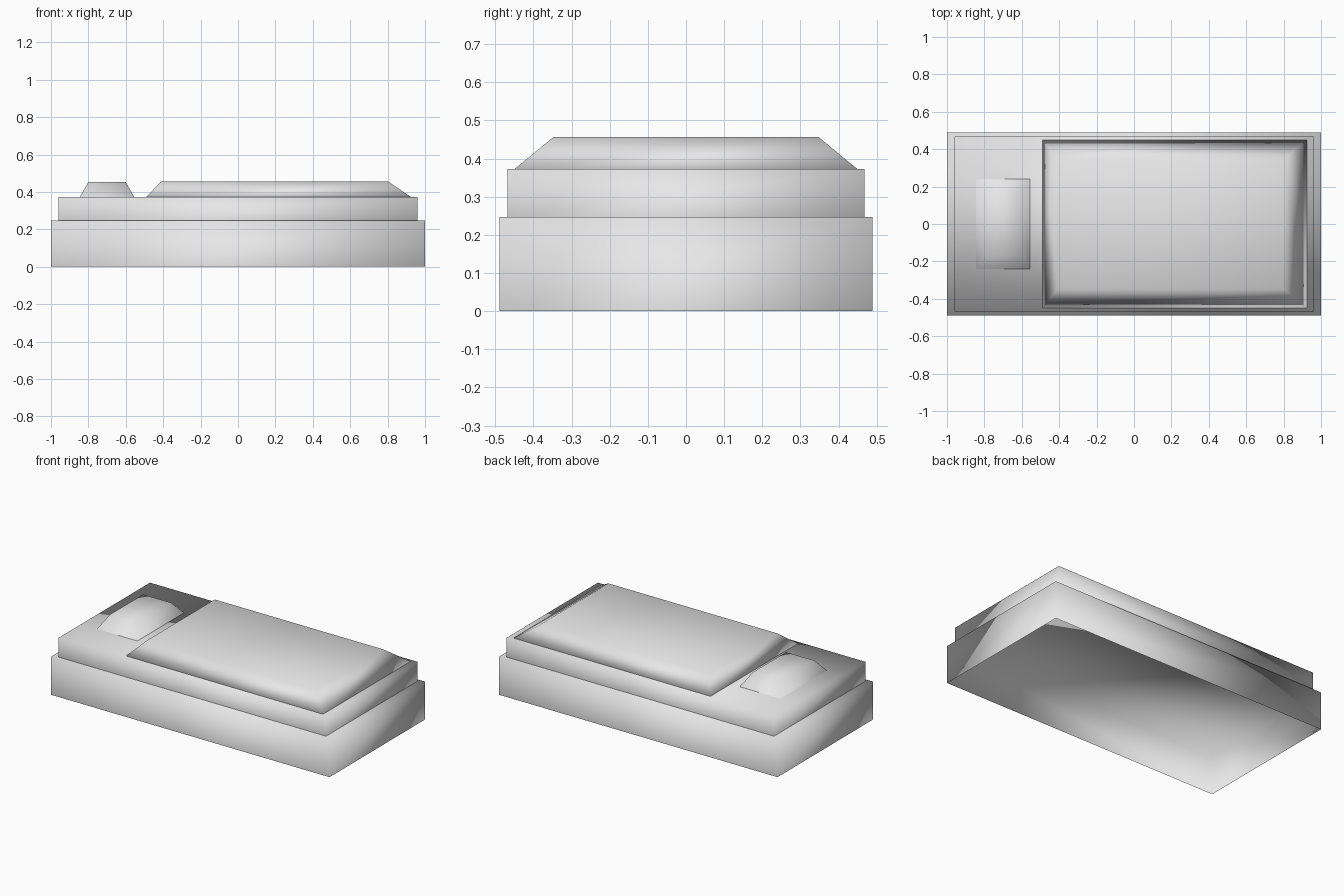
import bpy
import bmesh

cube = bpy.data.objects.get("Cube")
if cube:
    bpy.data.objects.remove(cube, do_unlink=True)

# Single pale grey for the whole bed
grey = bpy.data.materials.new("pale_grey")
grey.use_nodes = True
colour = (0.8, 0.8, 0.8, 1)
grey.diffuse_color = colour
grey.node_tree.nodes["Principled BSDF"].inputs["Base Color"].default_value = colour


def tapered_box(name, low, high, z0, z1, closed=False):
    """Smooth-shaded block; low and high are (x min, x max, half depth)."""
    bm = bmesh.new()
    rings = []
    for (xa, xb, d), z in ((low, z0), (high, z1)):
        corners = ((xa, -d), (xb, -d), (xb, d), (xa, d))
        rings.append([bm.verts.new((x, y, z)) for x, y in corners])
    bottom, top = rings
    bm.faces.new(top)
    if closed:
        bm.faces.new(bottom[::-1])
    for i in range(4):
        j = (i + 1) % 4
        bm.faces.new((bottom[i], bottom[j], top[j], top[i]))
    for face in bm.faces:
        face.smooth = True
    mesh = bpy.data.meshes.new(name)
    bm.to_mesh(mesh)
    bm.free()
    mesh.materials.append(grey)
    bpy.context.collection.objects.link(bpy.data.objects.new(name, mesh))


BASE_TOP, MATTRESS_TOP = 0.247, 0.373

# Bed base and mattress, both open underneath
base = (-1, 1, 0.489)
mattress = (-0.96, 0.96, 0.468)
tapered_box("bed_base", base, base, 0, BASE_TOP)
tapered_box("mattress", mattress, mattress, BASE_TOP, MATTRESS_TOP)

# Blanket and pillow, resting on the mattress
tapered_box("blanket", (-0.49, 0.925, 0.449), (-0.41, 0.8, 0.347),
            MATTRESS_TOP, 0.457, closed=True)
tapered_box("pillow", (-0.845, -0.555, 0.24), (-0.8, -0.6, 0.17),
            MATTRESS_TOP, 0.453)
